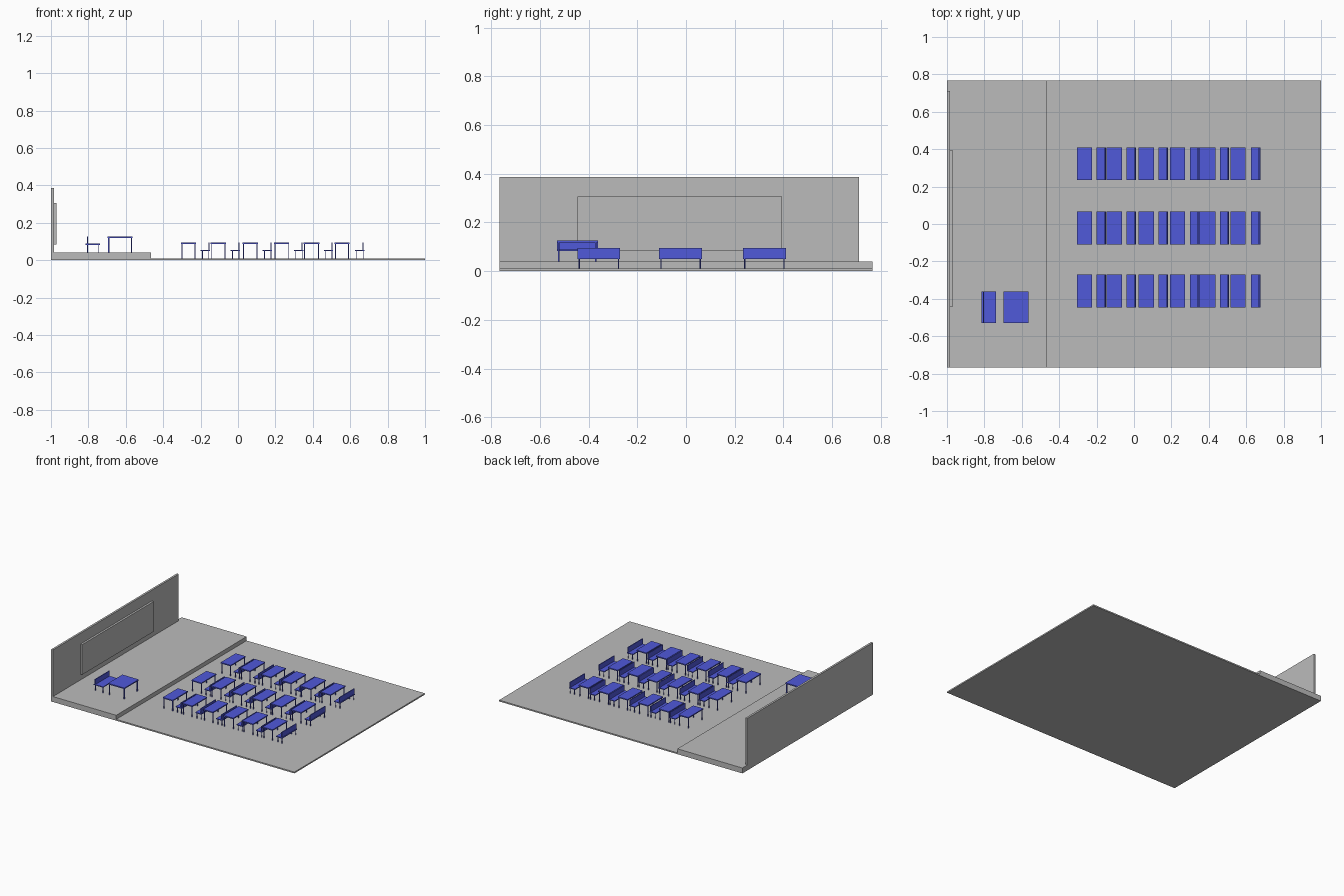
import bpy, bmesh

if "Cube" in bpy.data.objects:
    bpy.data.objects.remove(bpy.data.objects["Cube"])


def mat(name, col):
    m = bpy.data.materials.new(name)
    m.diffuse_color = (*col, 1)
    m.use_nodes = True
    m.node_tree.nodes["Principled BSDF"].inputs["Base Color"].default_value = m.diffuse_color
    return m


GREY = mat("grey", (0.50, 0.50, 0.50))
BLUE = mat("blue", (0.08, 0.10, 0.70))


def boxes(name, material, parts):
    """One object from boxes given as (x0, x1, y0, y1, z0, z1)."""
    bm = bmesh.new()
    for x0, x1, y0, y1, z0, z1 in parts:
        vs = bmesh.ops.create_cube(bm, size=1)["verts"]
        for v in vs:
            v.co.x = x1 if v.co.x > 0 else x0
            v.co.y = y1 if v.co.y > 0 else y0
            v.co.z = z1 if v.co.z > 0 else z0
    me = bpy.data.meshes.new(name)
    bm.to_mesh(me)
    bm.free()
    me.materials.append(material)
    ob = bpy.data.objects.new(name, me)
    bpy.context.collection.objects.link(ob)
    return ob


def legs(x0, x1, y0, y1, z0, z1, t):
    return [(x, x + t, y, y + t, z0, z1) for x in (x0, x1 - t) for y in (y0, y1 - t)]


def desk(name, x0, x1, y0, y1, z0, z1, t=0.005):
    top = (x0, x1, y0, y1, z1 - 0.008, z1)
    boxes(name, BLUE, [top] + legs(x0 + .003, x1 - .003, y0 + .005, y1 - .005, z0, z1 - .008, t))


def chair(name, x0, x1, y0, y1, z0, zs, z1, back_x, t=0.004):
    seat = (x0, x1, y0, y1, zs - 0.006, zs)
    back = (back_x, back_x + 0.006, y0, y1, zs, z1)
    boxes(name, BLUE, [seat, back] + legs(x0 + .008, x1 - .004, y0 + .005, y1 - .005, z0, zs - .006, t))


# Room shell
boxes("floor", GREY, [(-1, 1, -.766, .766, 0, .01)])
boxes("platform", GREY, [(-.985, -.465, -.766, .766, .01, .04),
                         (-1, -.985, .71, .766, .01, .04)])
boxes("wall", GREY, [(-1, -.985, -.766, .71, .01, .387)])
boxes("board", GREY, [(-.985, -.97, -.445, .395, .083, .307)])

# Student desks and benches in a grid
DESK_X = (-.306, -.146, .025, .192, .349, .515)
CHAIR_X = (-.2, -.039, .132, .299, .459, .625)
for r, yc in enumerate((-.358, -.022, .322)):
    for c, (dx, cx) in enumerate(zip(DESK_X, CHAIR_X)):
        # middle columns have slightly wider desk tops
        w = .087 if c == 4 else .082
        desk(f"desk_{r}_{c}", dx, dx + w, yc - .088, yc + .088, .01, .094)
        chair(f"bench_{r}_{c}", cx, cx + .05, yc - .088, yc + .088, .01, .055, .094, cx + .041)

# Teacher desk and chair on the platform
desk("teacher_desk", -.697, -.563, -.53, -.362, .04, .126, .006)
chair("teacher_chair", -.815, -.738, -.53, -.362, .04, .088, .126, -.808)
